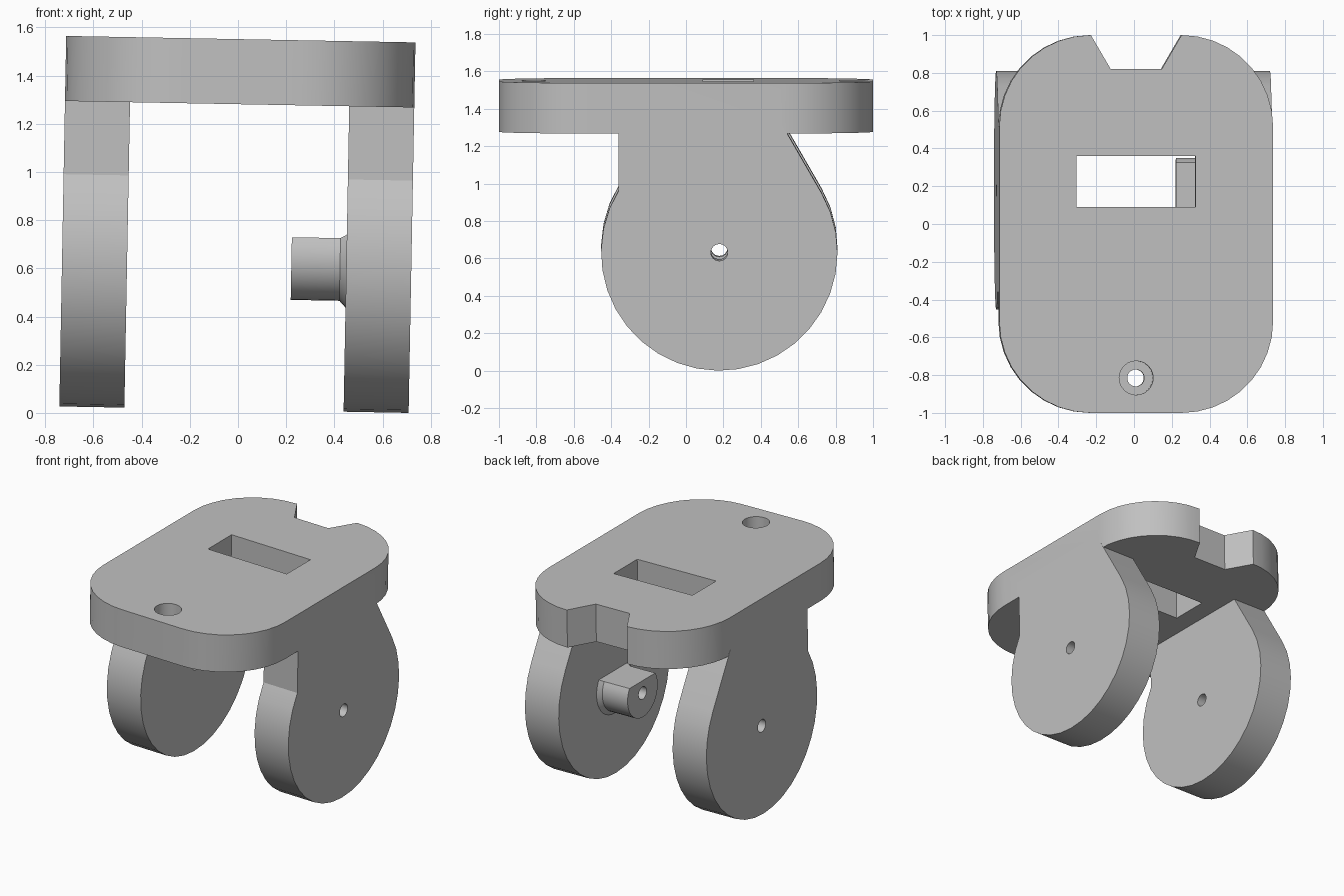
import bpy, bmesh
from math import radians, sin, cos, pi
from mathutils import Matrix, Vector

if "Cube" in bpy.data.objects:
    bpy.data.objects.remove(bpy.data.objects["Cube"])

grey = bpy.data.materials.new("light grey")
grey.use_nodes = True
grey.diffuse_color = (0.53, 0.53, 0.53, 1)
grey.node_tree.nodes["Principled BSDF"].inputs["Base Color"].default_value = (0.53, 0.53, 0.53, 1)

MID = -0.017                       # centre of the bracket across x
HALF = 0.725                       # half width
THICK = 0.27                       # plate and leg thickness
TOP, UNDER = 1.554, 1.284          # plate heights
PY, PZ, DISC = 0.178, 0.648, 0.632   # pivot position and leg disc radius


def arc(cx, cy, r, start, end, steps):
    angles = [radians(start + (end - start) * i / steps) for i in range(steps + 1)]
    return [(cx + r * cos(a), cy + r * sin(a)) for a in angles]


def loft(name, rings):
    """Solid skinned through matching rings of 3D points."""
    bm = bmesh.new()
    loops = [[bm.verts.new(p) for p in ring] for ring in rings]
    for a, b in zip(loops, loops[1:]):
        for i in range(len(a)):
            j = (i + 1) % len(a)
            bm.faces.new((a[i], a[j], b[j], b[i]))
    bm.faces.new(loops[0])
    bm.faces.new(loops[-1])
    bmesh.ops.recalc_face_normals(bm, faces=bm.faces)
    mesh = bpy.data.meshes.new(name)
    bm.to_mesh(mesh)
    bm.free()
    mesh.materials.append(grey)
    obj = bpy.data.objects.new(name, mesh)
    bpy.context.collection.objects.link(obj)
    return obj


def along_z(name, outline, z0, z1):
    return loft(name, [[(x, y, z) for x, y in outline] for z in (z0, z1)])


def along_x(name, outline, x0, x1):
    return loft(name, [[(x, y, z) for y, z in outline] for x in (x0, x1)])


def combine(target, other, operation):
    mod = target.modifiers.new(operation.lower(), "BOOLEAN")
    mod.operation, mod.object, mod.solver = operation, other, "EXACT"
    bpy.context.view_layer.objects.active = target
    bpy.ops.object.modifier_apply(modifier=mod.name)
    bpy.data.objects.remove(other)


# Top plate: rounded rectangle with a tapered notch in the back edge
R = 0.485
cx, cy = HALF - R, 1 - R
outline = (arc(cx, cy, R, 0, 90, 9) + [(0.135, 0.82), (-0.135, 0.82)]
           + arc(-cx, cy, R, 90, 180, 9) + arc(-cx, -cy, R, 180, 270, 9)
           + arc(cx, -cy, R, 270, 360, 9))
bracket = along_z("clevis_bracket", [(x + MID, y) for x, y in outline], UNDER, TOP)

# Legs: discs with a straight front neck and a sloping back neck
neck_top = UNDER + 0.1
rise = neck_top - (PZ + DISC * sin(pi / 6))
back_top = PY + DISC * cos(pi / 6) - rise * 0.577
leg = [(-0.36, neck_top), (back_top, neck_top)] + arc(PY, PZ, DISC, 30, -211.7, 24)
for name, x in (("right_leg", MID - HALF), ("left_leg", MID + HALF - THICK)):
    combine(bracket, along_x(name, leg, x, x + THICK), "UNION")


# Pivot boss: round stub with a flat top, flared where it meets the leg
def boss_ring(x, r, flat):
    pts = arc(PY, PZ, r, 31, -211, 24)
    return [(x, y, PZ + flat if i in (0, 24) else z) for i, (y, z) in enumerate(pts)]


inner = MID + HALF - THICK
boss = loft("pivot_boss", [boss_ring(0.21, 0.172, 0.088), boss_ring(inner - 0.026, 0.172, 0.088),
                           boss_ring(inner, 0.2, 0.103), boss_ring(inner + 0.05, 0.2, 0.103)])
combine(bracket, boss, "UNION")

# Cuts: plate slot, counterbored screw hole, pivot bore
slot = [(MID - 0.315, 0.09), (MID + 0.315, 0.09), (MID + 0.315, 0.36), (MID - 0.315, 0.36)]
screw = Vector((MID, -0.815))
cutters = [along_z("slot_cutter", slot, 1.2, 1.7),
           along_z("screw_cutter", arc(*screw, 0.045, 0, 345, 23), 1.2, 1.7),
           along_z("counterbore_cutter", arc(*screw, 0.09, 0, 345, 23), TOP - 0.14, 1.7),
           along_x("pivot_cutter", arc(PY, PZ, 0.045, 0, 345, 23), -1, 1)]
for cutter in cutters:
    combine(bracket, cutter, "DIFFERENCE")

# Slight sideways lean, then smooth the curved walls
bracket.data.transform(Matrix.Rotation(0.0185, 4, "Y"))
low = min(v.co.z for v in bracket.data.vertices)
bracket.data.transform(Matrix.Translation((0, 0, -low)))
bpy.ops.object.select_all(action="DESELECT")
bracket.select_set(True)
bpy.context.view_layer.objects.active = bracket
bpy.ops.object.shade_smooth_by_angle(angle=radians(25))
